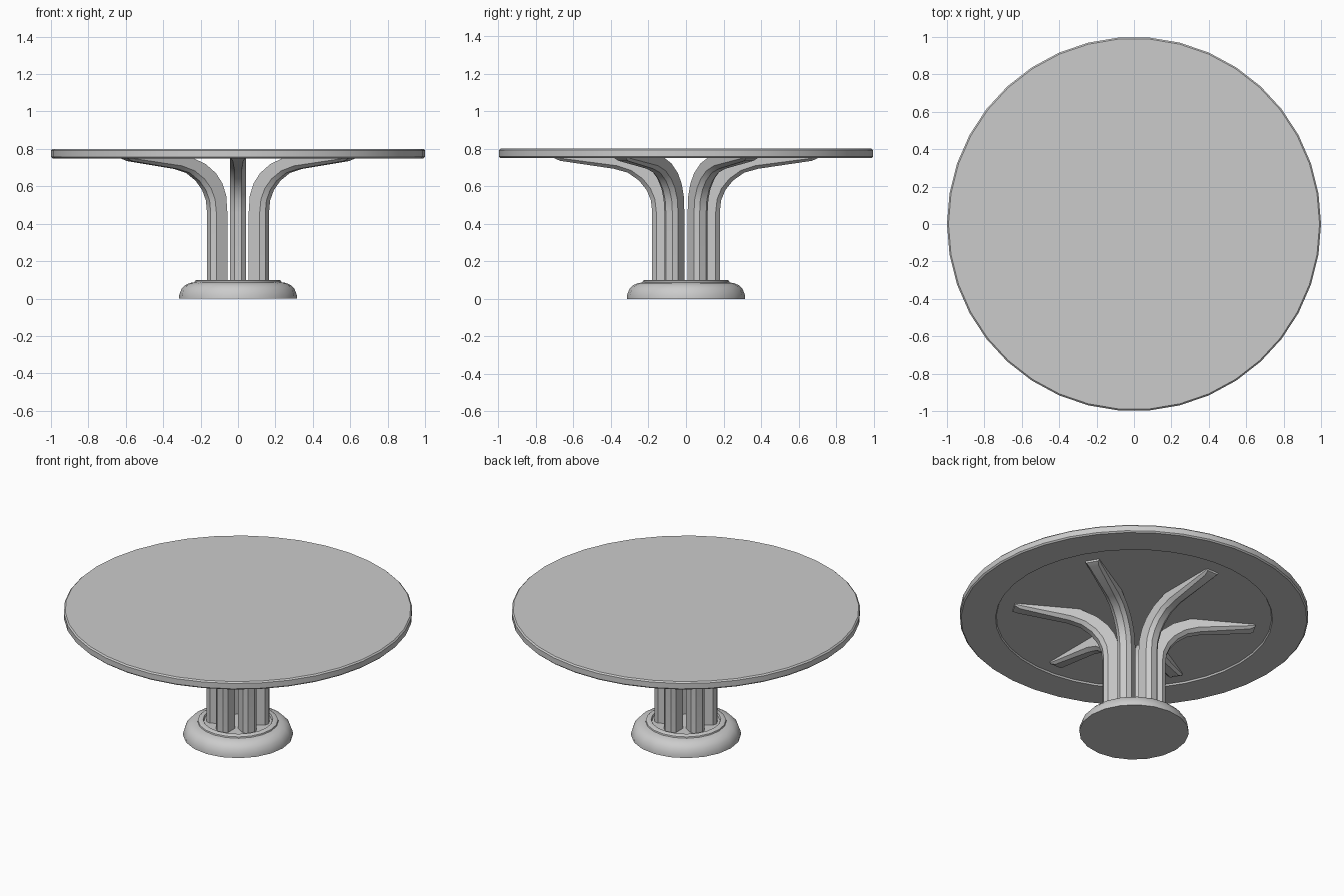
import bpy, bmesh
from math import cos, sin, pi, radians
from mathutils import Vector

if "Cube" in bpy.data.objects:
    bpy.data.objects.remove(bpy.data.objects["Cube"])


def make_object(name, bm, angle=35):
    bmesh.ops.recalc_face_normals(bm, faces=bm.faces)
    mesh = bpy.data.meshes.new(name)
    bm.to_mesh(mesh)
    bm.free()
    ob = bpy.data.objects.new(name, mesh)
    bpy.context.collection.objects.link(ob)
    bpy.ops.object.select_all(action='DESELECT')
    ob.select_set(True)
    bpy.context.view_layer.objects.active = ob
    bpy.ops.object.shade_smooth_by_angle(angle=radians(angle))
    return ob


def lathe(name, profile, sides):
    """Revolve (radius, z) points around z, capping both ends."""
    bm = bmesh.new()
    rings = [[bm.verts.new((r * cos(2 * pi * i / sides), r * sin(2 * pi * i / sides), z))
              for i in range(sides)] for r, z in profile]
    for a, b in zip(rings, rings[1:]):
        for i in range(sides):
            j = (i + 1) % sides
            bm.faces.new((a[i], a[j], b[j], b[i]))
    bm.faces.new(rings[0])
    bm.faces.new(rings[-1])
    return make_object(name, bm)


def leg(name, stations, half_width, turn):
    """Sweep a section with chamfered outer edges along outer/inner point pairs."""
    bm = bmesh.new()
    rings = []
    for outer, inner in stations:
        o, n = Vector(outer), Vector(inner)
        c = min(0.022, 0.5 * (n - o).length)
        m = o + (n - o).normalized() * c
        w = half_width
        section = [(n, -w), (n, w), (m, w), (o, w - c), (o, c - w), (m, -w)]
        rings.append([bm.verts.new((p.x * cos(turn) - t * sin(turn),
                                    p.x * sin(turn) + t * cos(turn), p.y))
                      for p, t in section])
    for a, b in zip(rings, rings[1:]):
        for i in range(6):
            j = (i + 1) % 6
            bm.faces.new((a[i], a[j], b[j], b[i]))
    bm.faces.new(rings[0])
    bm.faces.new(rings[-1])
    return make_object(name, bm, 30)


# Round top with shallow recess underneath
lathe("table_top", [(0.79, 0.76), (0.795, 0.75), (0.992, 0.75), (1.0, 0.758),
                    (1.0, 0.792), (0.992, 0.80)], 38)

# Rounded foot with raised rim
lathe("pedestal_base", [(0.315, 0), (0.314, 0.02), (0.303, 0.05), (0.283, 0.072),
                        (0.255, 0.084), (0.232, 0.087), (0.230, 0.095), (0.222, 0.10),
                        (0.20, 0.10), (0.195, 0.088)], 20)

# Six curved legs fanning out under the top
path = [((0.18, 0.08), (0.09, 0.08)), ((0.18, 0.46), (0.09, 0.46)),
        ((0.187, 0.525), (0.097, 0.55)), ((0.21, 0.58), (0.12, 0.615)),
        ((0.25, 0.63), (0.16, 0.67)), ((0.31, 0.672), (0.225, 0.72)),
        ((0.385, 0.693), (0.325, 0.76)), ((0.67, 0.735), (0.66, 0.761)),
        ((0.70, 0.748), (0.70, 0.761))]
for k in range(6):
    leg(f"leg_{k + 1}", path, 0.042, radians(30 + 60 * k))
